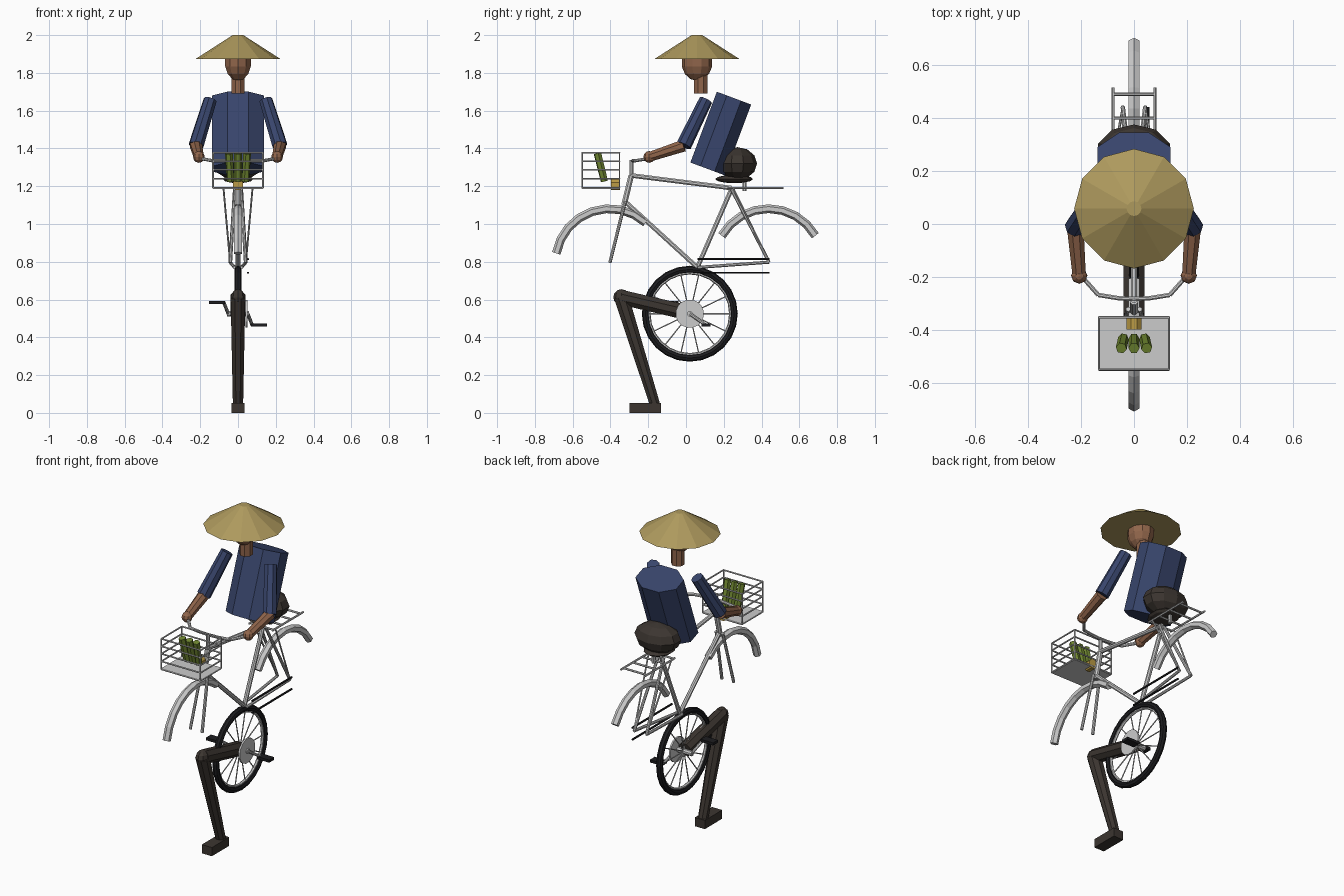
import bpy, bmesh
from math import sin, cos, pi, radians
from mathutils import Vector, Matrix

if "Cube" in bpy.data.objects:
    bpy.data.objects.remove(bpy.data.objects["Cube"])

MATS = {}
COL = {"straw": (0.42, 0.32, 0.11), "skin": (0.28, 0.13, 0.07), "blue": (0.04, 0.06, 0.15),
       "dark": (0.045, 0.036, 0.03), "black": (0.012, 0.012, 0.014), "green": (0.16, 0.24, 0.03),
       "gold": (0.5, 0.33, 0.06)}


def finish(name, bm, col=None):
    me = bpy.data.meshes.new(name)
    bm.to_mesh(me)
    bm.free()
    ob = bpy.data.objects.new(name, me)
    bpy.context.collection.objects.link(ob)
    if col:
        if col not in MATS:
            MATS[col] = bpy.data.materials.new(col)
            MATS[col].diffuse_color = (*COL[col], 1)
        me.materials.append(MATS[col])
    return ob


def add_rod(bm, a, b, r1, r2=None, n=8):
    a, b = Vector(a), Vector(b)
    d = b - a
    m = Matrix.Translation((a + b) / 2) @ d.to_track_quat('Z', 'Y').to_matrix().to_4x4()
    m = m @ Matrix.Rotation(pi / n, 4, 'Z')
    bmesh.ops.create_cone(bm, cap_ends=True, segments=n, radius1=r1,
                          radius2=r1 if r2 is None else r2, depth=d.length, matrix=m)


def rods(name, segs, r, col=None, r2=None, n=8):
    bm = bmesh.new()
    for a, b in segs:
        add_rod(bm, a, b, r, r2, n)
    return finish(name, bm, col)


def ball(name, c, size, col, u=8, v=6):
    bm = bmesh.new()
    bmesh.ops.create_uvsphere(bm, u_segments=u, v_segments=v, radius=1,
                              matrix=Matrix.Translation(c) @ Matrix.Diagonal((*size, 1)))
    return finish(name, bm, col)


def box(name, lo, hi, col=None):
    lo, hi = Vector(lo), Vector(hi)
    bm = bmesh.new()
    bmesh.ops.create_cube(bm, size=1, matrix=Matrix.Translation((lo + hi) / 2) @ Matrix.Diagonal((*(hi - lo), 1)))
    return finish(name, bm, col)


def sweep(name, path, r, n=6, col=None, closed=False):
    # tube along a path lying in the yz plane
    bm = bmesh.new()
    rings, k = [], len(path)
    for i, p in enumerate(path):
        p = Vector(p)
        prev = path[i - 1] if closed or i else path[0]
        nxt = path[(i + 1) % k] if closed or i < k - 1 else path[-1]
        t = (Vector(nxt) - Vector(prev)).normalized()
        s = Vector((1, 0, 0))
        q = t.cross(s)
        rings.append([bm.verts.new(p + r * (cos(j * 2 * pi / n) * q + sin(j * 2 * pi / n) * s)) for j in range(n)])
    for i in range(k if closed else k - 1):
        a, b = rings[i], rings[(i + 1) % k]
        for j in range(n):
            bm.faces.new((a[j], a[(j + 1) % n], b[(j + 1) % n], b[j]))
    if not closed:
        bm.faces.new(rings[0][::-1])
        bm.faces.new(rings[-1])
    bmesh.ops.recalc_face_normals(bm, faces=bm.faces[:])
    return finish(name, bm, col)


def arc(cy, cz, r, a0, a1, n):
    return [(0, cy + r * cos(radians(a0 + (a1 - a0) * i / n)), cz + r * sin(radians(a0 + (a1 - a0) * i / n)))
            for i in range(n + 1)]


def both(a, b):
    return [((s * a[0], *a[1:]), (s * b[0], *b[1:])) for s in (-1, 1)]


# rider: hat, head, neck
bm = bmesh.new()
bmesh.ops.create_cone(bm, cap_ends=True, segments=12, radius1=0.226, radius2=0.028, depth=0.127,
                      matrix=Matrix.Translation((0, 0.058, 1.9365)))
finish("hat", bm, "straw")
ball("head", (0, 0.058, 1.855), (0.073, 0.082, 0.097), "skin", 10, 7)
rods("neck", [((0, 0.078, 1.69), (0, 0.078, 1.79))], 0.038, "skin")

# torso, leaning back, and hips
bm = bmesh.new()
bmesh.ops.create_cone(bm, cap_ends=True, segments=8, radius1=1.082, radius2=1.082, depth=0.4,
                      matrix=Matrix.Translation((0, 0.184, 1.479)) @ Matrix.Rotation(radians(-20.5), 4, 'X')
                      @ Matrix.Diagonal((0.137, 0.097, 1, 1)) @ Matrix.Rotation(pi / 8, 4, 'Z'))
finish("torso", bm, "blue")
ball("hips", (0, 0.272, 1.32), (0.142, 0.104, 0.087), "dark", 10, 6)

# arms and hands
for s, side in ((-1, "left"), (1, "right")):
    el = (s * 0.222, -0.012, 1.415)
    hand = (s * 0.207, -0.195, 1.355)
    rods(side + "_upper_arm", [(el, (s * 0.148, 0.105, 1.655))], 0.041, "blue", 0.036)
    rods(side + "_forearm", [(el, hand)], 0.034, "skin", 0.027)
    ball(side + "_hand", hand, (0.031, 0.031, 0.031), "skin")

# folded leg
knee = (0, -0.342, 0.612)
rods("thigh", [((0, 0.01, 0.53), knee)], 0.043, "dark", 0.042)
ball("knee", knee, (0.037, 0.043, 0.043), "dark")
rods("shin", [(knee, (0, -0.16, 0.03))], 0.042, "dark", 0.029)
box("foot", (-0.034, -0.3, 0), (0.034, -0.133, 0.053), "dark")

# bicycle frame
head, seat, crank = (0, -0.29, 1.257), (0, 0.243, 1.19), (0, 0.06, 0.77)
rods("main_frame", [(head, seat), (seat, crank), ((0, -0.318, 1.115), crank)], 0.013)
rods("head_tube", [(head, (0, -0.328, 1.1))], 0.016)
rods("fork", both((0.022, -0.322, 1.12), (0.04, -0.403, 0.795)), 0.009)
rods("stays", both((0.018, 0.24, 1.185), (0.042, 0.44, 0.798))
     + both((0.018, 0.06, 0.77), (0.042, 0.44, 0.798)), 0.009)
rods("chain", [((0.053, 0.06, z), (0.053, 0.442, z)) for z in (0.742, 0.814)], 0.006, "black", n=6)

# handlebar and stem
rods("stem", [((0, -0.288, 1.25), (0, -0.288, 1.34))], 0.011)
rods("handlebar", both((0, -0.283, 1.335), (0.06, -0.28, 1.335)) + both((0.06, -0.28, 1.335), (0.135, -0.268, 1.335))
     + both((0.135, -0.268, 1.335), (0.2, -0.195, 1.347)), 0.009)

# mudguards
sweep("front_mudguard", arc(-0.405, 0.795, 0.286, 170, 48, 8), 0.023)
sweep("rear_mudguard", arc(0.437, 0.795, 0.286, 150, 30, 8), 0.023)

# saddle and rack
ball("saddle", (0, 0.255, 1.238), (0.085, 0.1, 0.022), "dark", 10, 6)
rods("saddle_post", [((0, 0.31, 1.175), (0, 0.31, 1.23))], 0.012)
rods("rack", both((0.079, 0.22, 1.19), (0.079, 0.515, 1.19))
     + [((-0.079, y, 1.19), (0.079, y, 1.19)) for y in (0.23, 0.31, 0.4, 0.49)], 0.006, n=6)
rods("rack_struts", both((0.077, 0.25, 1.19), (0.042, 0.44, 0.8)), 0.005, n=6)

# wheel
cy, cz = 0.02, 0.525
sweep("tyre", arc(cy, cz, 0.235, 0, 360, 24)[:-1], 0.019, 8, "black", True)
sweep("rim", arc(cy, cz, 0.217, 0, 360, 24)[:-1], 0.009, 6, None, True)
rods("spokes", [((0, cy, cz), p) for p in arc(cy, cz, 0.217, 0, 360, 14)[:-1]], 0.0035, n=5)

# crank set
rods("hub", [((-0.058, cy, cz), (0.058, cy, cz))], 0.015)
rods("chainring", [((0.04, cy, cz), (0.05, cy, cz))], 0.075, n=16)
for s, side in ((-1, "left"), (1, "right")):
    py, pz = cy + s * 0.085, cz - s * 0.06
    rods(side + "_crank", [((s * 0.052, cy, cz), (s * 0.075, py, pz))], 0.009)
    box(side + "_pedal", (s * 0.112 - 0.042, py - 0.024, pz - 0.008),
        (s * 0.112 + 0.042, py + 0.024, pz + 0.008), "black")

# front basket
X, Y0, Y1 = 0.132, -0.55, -0.352
corners = [(-X, Y0), (X, Y0), (X, Y1), (-X, Y1)]
bars = [((*corners[i - 1], z), (*corners[i], z)) for z in (1.192, 1.24, 1.286, 1.332, 1.377) for i in range(4)]
bars += [((*c, 1.19), (*c, 1.378)) for c in corners]
rods("basket", bars, 0.0045, n=6)
box("basket_floor", (-X, Y0, 1.186), (X, Y1, 1.196))

# vegetables and lamp
for i in (-1, 0, 1):
    rods("vegetable_%d" % (i + 2), [((i * 0.04, -0.432, 1.226), (i * 0.048, -0.469, 1.374))], 0.02, "green", 0.021, 6)
rods("lamp", [((0, -0.398, 1.207), (0, -0.35, 1.207))], 0.03, "gold")

for m in bpy.data.materials:
    if m.users and not m.is_grease_pencil:
        m.use_nodes = True
        m.node_tree.nodes["Principled BSDF"].inputs["Base Color"].default_value = m.diffuse_color
